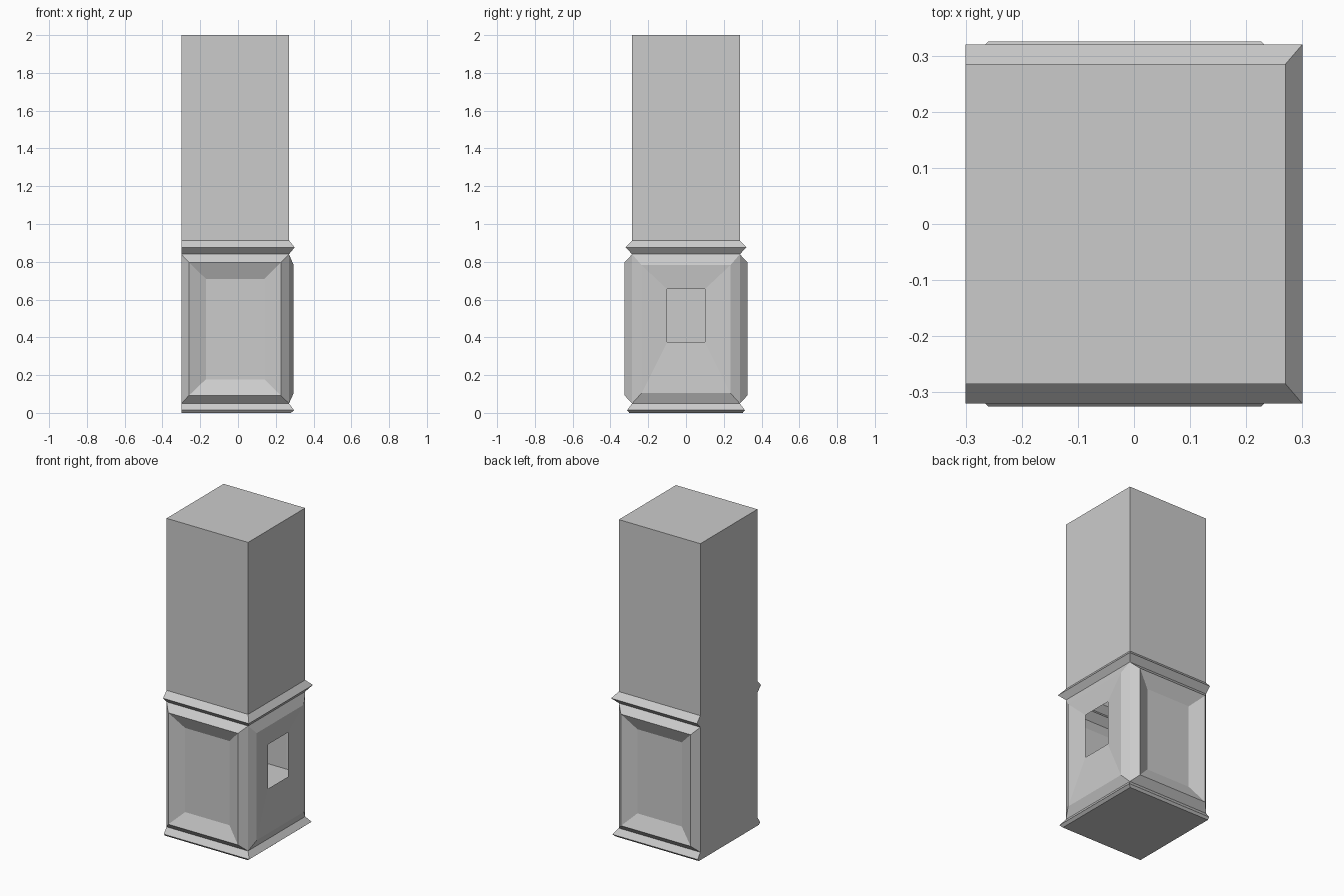
import bpy, bmesh

if "Cube" in bpy.data.objects:
    bpy.data.objects.remove(bpy.data.objects["Cube"])

BACK, FRONT, SIDE = -0.30, 0.27, 0.285


def finish(bm, name):
    bmesh.ops.remove_doubles(bm, verts=bm.verts, dist=0.0005)
    bmesh.ops.recalc_face_normals(bm, faces=bm.faces)
    mesh = bpy.data.meshes.new(name)
    bm.to_mesh(mesh)
    bm.free()
    obj = bpy.data.objects.new(name, mesh)
    bpy.context.collection.objects.link(obj)
    return obj


def face(bm, pts):
    bm.faces.new([bm.verts.new(p) for p in pts])


def ring(x, y, z):
    # corner order: front right, front left, back left, back right
    return [(x, -y, z), (x, y, z), (BACK, y, z), (BACK, -y, z)]


def panel(bm, loops, to_3d, closed):
    # each loop: (u0, u1, z0, z1, depth); frames joined by sloping quads
    rings = [[to_3d(u, d, z) for u, z in ((a, c), (b, c), (b, e), (a, e))]
             for a, b, c, e, d in loops]
    for r, s in zip(rings, rings[1:]):
        for i in range(4):
            j = (i + 1) % 4
            face(bm, [r[i], r[j], s[j], s[i]])
    if closed:
        face(bm, rings[-1])


bm = bmesh.new()

# Outer shell: base moulding, stove section, cornice, chimney breast
profile = [(0.28, 0.30, 0.0), (0.297, 0.312, 0.014), (FRONT, SIDE, 0.05),
           (FRONT, SIDE, 0.84), (0.30, 0.32, 0.876), (FRONT, SIDE, 0.913),
           (FRONT, SIDE, 2.0)]
rings = [ring(*p) for p in profile]
for k, (r, s) in enumerate(zip(rings, rings[1:])):
    for i in range(4):
        if k == 2 and i != 2:
            continue  # panels fill these sides
        j = (i + 1) % 4
        face(bm, [r[i], r[j], s[j], s[i]])
face(bm, rings[0])
face(bm, rings[-1])

# Framed recesses on both sides
side_loops = [(BACK, FRONT, 0.05, 0.84, SIDE), (-0.26, 0.227, 0.092, 0.797, 0.325),
              (-0.17, 0.14, 0.178, 0.71, SIDE)]
for sign in (-1, 1):
    panel(bm, side_loops, lambda u, d, z: (u, sign * d, z), True)

# Front panel with the open fire window
front_loops = [(-SIDE, SIDE, 0.05, 0.84, FRONT), (-0.235, 0.235, 0.105, 0.782, 0.295),
               (-0.1, 0.1, 0.375, 0.655, 0.28)]
panel(bm, front_loops, lambda u, d, z: (d, u, z), False)
finish(bm, "fireplace_shell")

# Firebox floor seen through the window
bm = bmesh.new()
bmesh.ops.create_cube(bm, size=1)
for v in bm.verts:
    v.co.x = -0.19 if v.co.x < 0 else 0.27
    v.co.y *= 2 * 0.284
    v.co.z = 0.28 if v.co.z < 0 else 0.315
finish(bm, "firebox_floor")
